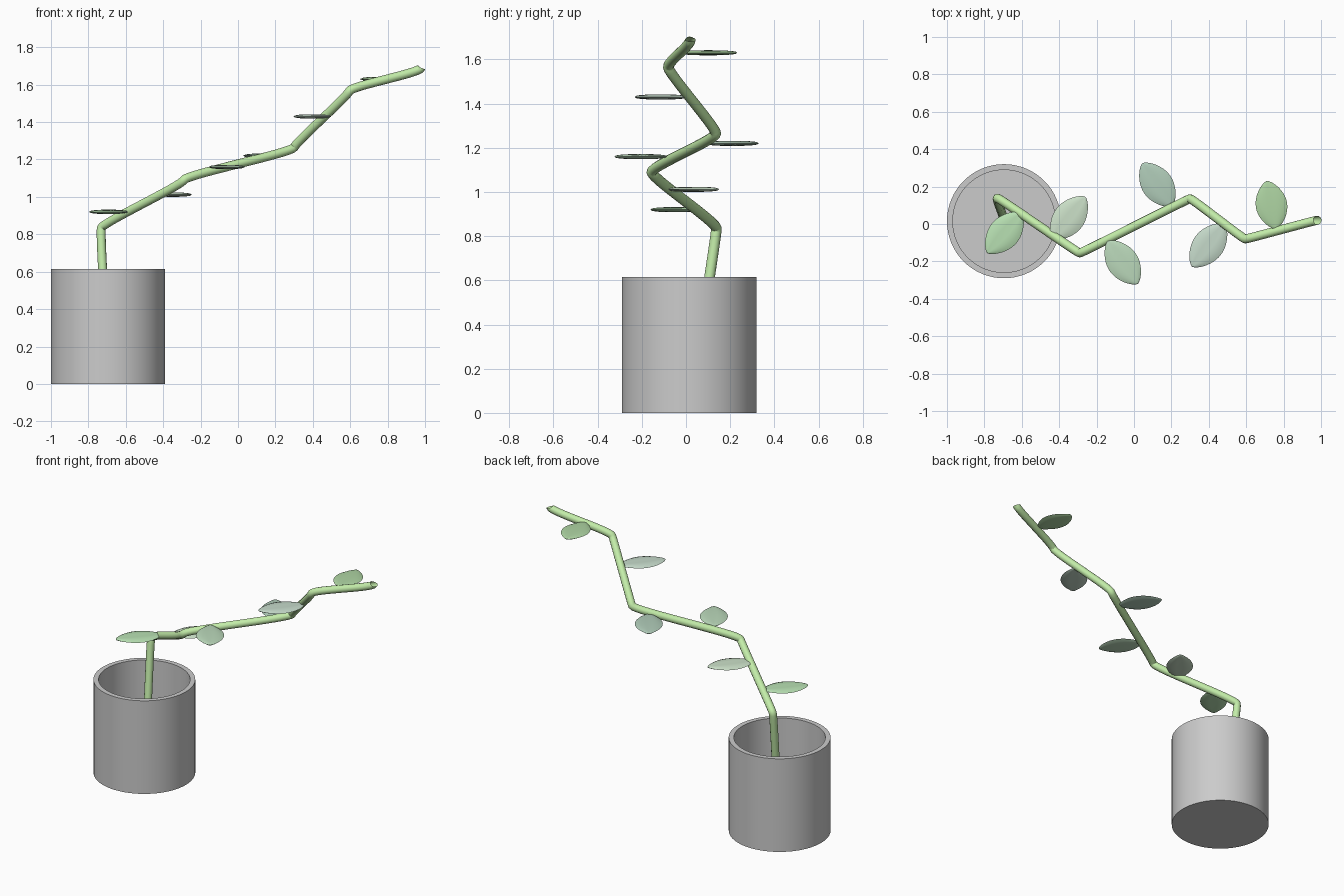
import bpy, bmesh, math
from mathutils import Vector

if "Cube" in bpy.data.objects:
    bpy.data.objects.remove(bpy.data.objects["Cube"])


def paint(obj, name, rgb):
    mat = bpy.data.materials.new(name)
    mat.diffuse_color = (*rgb, 1)
    mat.use_nodes = True
    mat.node_tree.nodes["Principled BSDF"].inputs["Base Color"].default_value = mat.diffuse_color
    obj.data.materials.append(mat)


def mesh_object(name, bm, angle):
    bmesh.ops.recalc_face_normals(bm, faces=bm.faces)
    mesh = bpy.data.meshes.new(name)
    bm.to_mesh(mesh)
    bm.free()
    obj = bpy.data.objects.new(name, mesh)
    bpy.context.collection.objects.link(obj)
    bpy.ops.object.select_all(action='DESELECT')
    obj.select_set(True)
    bpy.context.view_layer.objects.active = obj
    bpy.ops.object.shade_smooth_by_angle(angle=math.radians(angle))
    return obj


# Pot: hollow wall profile spun around its axis
def make_pot(center, profile, sides=64):
    bm = bmesh.new()
    rings = [[bm.verts.new((center[0] + r * math.cos(math.tau * i / sides),
                            center[1] + r * math.sin(math.tau * i / sides), z))
              for i in range(sides)] for r, z in profile]
    for a, b in zip(rings, rings[1:]):
        for i in range(sides):
            j = (i + 1) % sides
            bm.faces.new((a[i], a[j], b[j], b[i]))
    bm.faces.new(rings[0])
    bm.faces.new(rings[-1])
    return mesh_object("pot", bm, 30)


make_pot((-0.695, 0.015), [(0.305, 0), (0.305, 0.615), (0.274, 0.615), (0.274, 0.03)])

# Stem: open tube along a zigzag, with short upright handles at each bend
path = [(-0.698, 0.02, 0.03), (-0.73, 0.138, 0.835), (-0.29, -0.155, 1.09),
        (0.30, 0.135, 1.265), (0.595, -0.08, 1.565), (0.98, 0.02, 1.69)]
curve = bpy.data.curves.new("stem", 'CURVE')
curve.dimensions = '3D'
curve.bevel_depth = 0.024
curve.bevel_resolution = 4
curve.resolution_u = 16
spline = curve.splines.new('BEZIER')
spline.bezier_points.add(len(path) - 1)
for point, co in zip(spline.bezier_points, path):
    point.handle_left_type = point.handle_right_type = 'FREE'
    point.co = co
    point.handle_left = Vector(co) - Vector((0.012, 0, 0.03))
    point.handle_right = Vector(co) + Vector((0.012, 0, 0.03))
stem = bpy.data.objects.new("stem", curve)
bpy.context.collection.objects.link(stem)
paint(stem, "stem_green", (0.55, 0.85, 0.40))


# Leaf: thin lens with pointed ends and a shallow midrib groove
def make_leaf(name, base, tip, z, rgb, width=0.084, thick=0.012, n=24, m=8):
    base, tip = Vector((*base, z)), Vector((*tip, z))
    axis = tip - base
    side = Vector((-axis.y, axis.x, 0)).normalized()
    bm = bmesh.new()
    for sign in (1, -1):
        rows = []
        for i in range(n + 1):
            t = (1 - math.cos(math.pi * i / n)) / 2
            f = max(0, math.sin(math.pi * t)) ** 0.65
            row = []
            for j in range(m + 1):
                s = 2 * j / m - 1
                h = thick * math.sqrt(f) * (1 - s * s) ** 0.6
                if j == m // 2:
                    h *= 0.8
                row.append(bm.verts.new(base + axis * t + side * (width * f * s)
                                        + Vector((0, 0, sign * h))))
            rows.append(row)
        for a, b in zip(rows, rows[1:]):
            for j in range(m):
                bm.faces.new((a[j], a[j + 1], b[j + 1], b[j]))
    bmesh.ops.remove_doubles(bm, verts=bm.verts, dist=1e-5)
    leaf = mesh_object(name, bm, 40)
    paint(leaf, name + "_green", rgb)


leaves = [
    ((-0.60, 0.06), (-0.785, -0.155), 0.92, (0.48, 0.75, 0.45)),
    ((-0.435, -0.08), (-0.26, 0.145), 1.012, (0.60, 0.75, 0.58)),
    ((-0.14, -0.09), (0.02, -0.32), 1.16, (0.50, 0.70, 0.50)),
    ((0.205, 0.095), (0.045, 0.325), 1.22, (0.44, 0.61, 0.49)),
    ((0.485, 0.0), (0.31, -0.228), 1.43, (0.56, 0.70, 0.59)),
    ((0.76, -0.028), (0.71, 0.23), 1.63, (0.43, 0.67, 0.37)),
]
for k, (base, tip, z, rgb) in enumerate(leaves, 1):
    make_leaf(f"leaf_{k}", base, tip, z, rgb)
